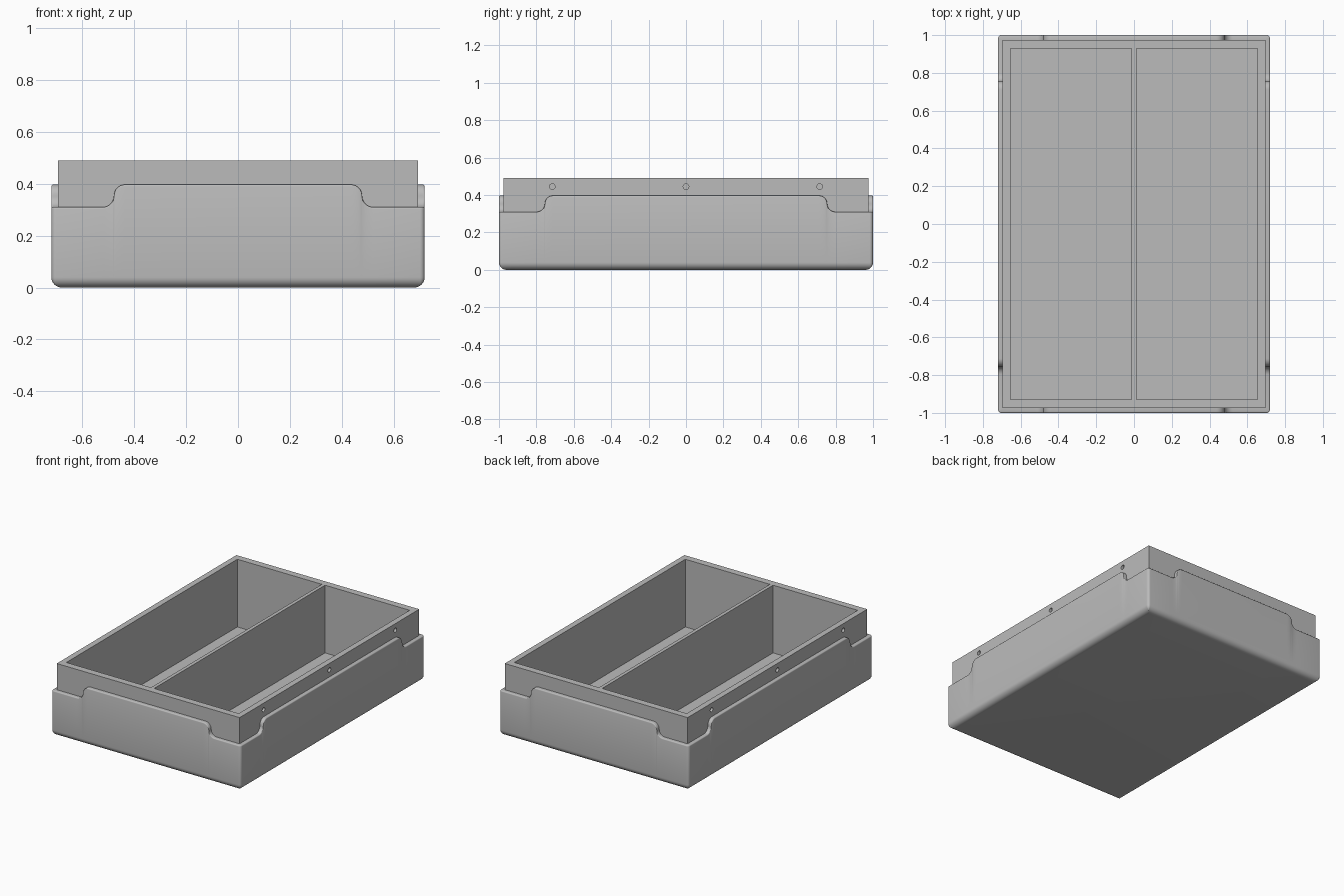
import bpy, bmesh
from math import sin, cos, pi, radians
from mathutils import Matrix

old = bpy.data.objects.get("Cube")
if old:
    bpy.data.objects.remove(old, do_unlink=True)

grey = bpy.data.materials.new("plain_grey")
grey.use_nodes = True
colour = (0.5, 0.5, 0.5, 1)
grey.diffuse_color = colour
grey.node_tree.nodes["Principled BSDF"].inputs["Base Color"].default_value = colour

HX, HY = 0.72, 1.0           # outer half sizes
LIP, LOW, HIGH = 0.025, 0.31, 0.397   # ledge width, corner and middle heights
TOP = 0.49
STEP = (HIGH - LOW) / 2      # radius of the curved step


def finish(name, bm):
    bmesh.ops.recalc_face_normals(bm, faces=bm.faces)
    mesh = bpy.data.meshes.new(name)
    bm.to_mesh(mesh)
    bm.free()
    mesh.materials.append(grey)
    obj = bpy.data.objects.new(name, mesh)
    bpy.context.collection.objects.link(obj)
    return obj


def box(name, x0, x1, y0, y1, z0, z1):
    bm = bmesh.new()
    bmesh.ops.create_cube(bm, size=1)
    bmesh.ops.scale(bm, vec=(x1 - x0, y1 - y0, z1 - z0), verts=bm.verts)
    bmesh.ops.translate(bm, vec=((x0 + x1) / 2, (y0 + y1) / 2, (z0 + z1) / 2), verts=bm.verts)
    return finish(name, bm)


def cut(target, cutter):
    mod = target.modifiers.new("cut", "BOOLEAN")
    mod.operation, mod.solver, mod.object = "DIFFERENCE", "EXACT", cutter
    bpy.context.view_layer.objects.active = target
    bpy.ops.object.modifier_apply(modifier=mod.name)
    bpy.data.objects.remove(cutter, do_unlink=True)


def smooth(obj, angle):
    bpy.ops.object.select_all(action="DESELECT")
    obj.select_set(True)
    bpy.context.view_layer.objects.active = obj
    bpy.ops.object.shade_smooth_by_angle(angle=radians(angle))


# Curved step: (position along the side, height), from the middle to the corner
def step_points(mid, n=8):
    angles = [pi / 2 * i / n for i in range(n + 1)]
    upper = [(mid - STEP + STEP * sin(a), LOW + STEP + STEP * cos(a)) for a in angles]
    lower = [(mid + STEP - STEP * cos(a), LOW + STEP - STEP * sin(a)) for a in angles]
    return upper + lower[1:]


# One quarter of the outline, moved in by d, as (x, y, ledge height)
def quarter(d, n=6):
    r = max(0.018 - d, 0.001)
    pts = [(HX - d, t, h) for t, h in step_points(0.755)]
    for i in range(n + 1):
        a = pi / 2 * i / n
        pts.append((HX - d - r + r * cos(a), HY - d - r + r * sin(a), LOW))
    pts += [(t, HY - d, h) for t, h in reversed(step_points(0.479))]
    return pts


def outline(d):
    q = quarter(d)
    ring = []
    for sx, sy in ((1, 1), (-1, 1), (-1, -1), (1, -1)):
        part = [(sx * x, sy * y, h) for x, y, h in q]
        ring += part if sx * sy > 0 else part[::-1]
    return ring


# Outer shell: rounded base, straight walls, wavy ledge with a softened edge
bm = bmesh.new()
rings = []
R = 0.04
for i in range(9):
    a = pi / 2 * i / 8
    rings.append([bm.verts.new((x, y, R - R * cos(a))) for x, y, h in outline(R - R * sin(a))])
SOFT = 0.007
for i in range(4):
    a = pi / 2 * i / 3
    rings.append([bm.verts.new((x, y, h - SOFT + SOFT * sin(a)))
                  for x, y, h in outline(SOFT - SOFT * cos(a))])
rings.append([bm.verts.new(p) for p in outline(LIP + 0.003)])
rings.append([bm.verts.new((x, y, 0.1)) for x, y, h in outline(LIP + 0.003)])
for lo, hi in zip(rings, rings[1:]):
    for i in range(len(lo)):
        j = (i + 1) % len(lo)
        bm.faces.new((lo[i], lo[j], hi[j], hi[i]))
bm.faces.new(rings[0][::-1])
bm.faces.new(rings[-1])
shell = finish("outer_shell", bm)
# Clear the shell's inside so the tray floor can sit low
cut(shell, box("shell_cutter", -0.69, 0.69, -0.97, 0.97, 0.015, 0.6))
smooth(shell, 35)

# Inner tray with two long compartments and a divider between them
tray = box("inner_tray", LIP - HX, HX - LIP, LIP - HY, HY - LIP, 0.012, TOP)
for s in (-1, 1):
    x0, x1 = sorted((s * 0.012, s * 0.655))
    cut(tray, box("pocket_cutter", x0, x1, -0.928, 0.928, 0.025, 0.6))

# Shallow round holes along both long sides
for s in (-1, 1):
    for y in (-0.715, 0, 0.715):
        bm = bmesh.new()
        bmesh.ops.create_cone(bm, cap_ends=True, segments=24, radius1=0.015, radius2=0.015, depth=0.04,
                              matrix=Matrix.Translation((s * (HX - LIP), y, 0.445))
                              @ Matrix.Rotation(pi / 2, 4, "Y"))
        cut(tray, finish("hole_cutter", bm))
smooth(tray, 30)
